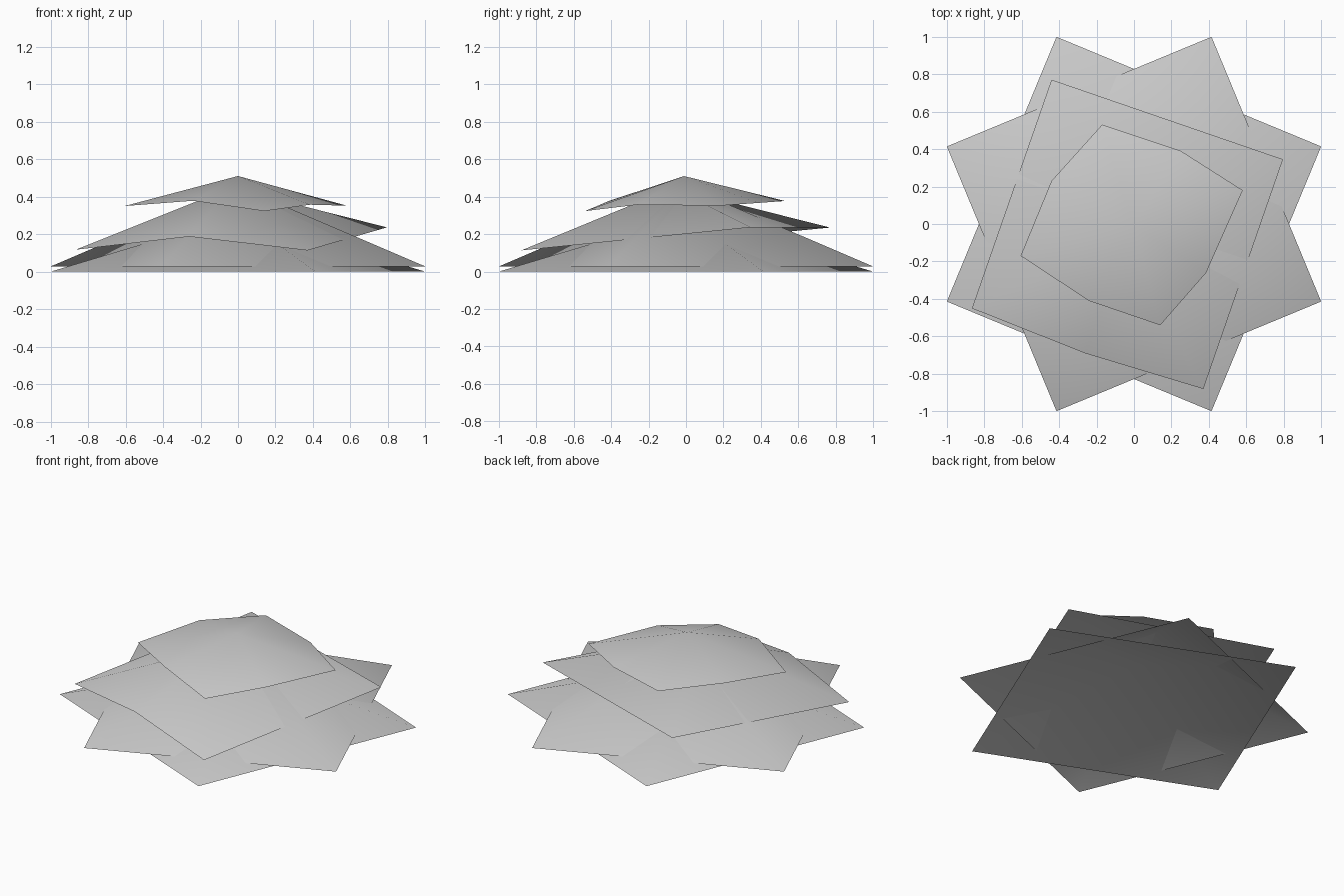
import bpy
import bmesh
from math import cos, sin, radians

cube = bpy.data.objects.get("Cube")
if cube:
    bpy.data.objects.remove(cube, do_unlink=True)

# one plain grey for every sheet
grey = bpy.data.materials.new("plain_grey")
grey.use_nodes = True
COLOUR = (0.6, 0.6, 0.6, 1)
grey.diffuse_color = COLOUR
shader = grey.node_tree.nodes["Principled BSDF"]
shader.inputs["Base Color"].default_value = COLOUR
shader.inputs["Roughness"].default_value = 0.8


def canopy(name, rim, apex):
    """Thin smooth-shaded tent: a fan from the apex to a counter-clockwise rim."""
    bm = bmesh.new()
    top = bm.verts.new(apex)
    ring = [bm.verts.new(p) for p in rim]
    for i, v in enumerate(ring):
        face = bm.faces.new((top, v, ring[(i + 1) % len(ring)]))
        face.smooth = True
    mesh = bpy.data.meshes.new(name)
    bm.to_mesh(mesh)
    bm.free()
    mesh.materials.append(grey)
    obj = bpy.data.objects.new(name, mesh)
    bpy.context.collection.objects.link(obj)
    return obj


def square_rim(radius, start, z):
    angles = [radians(start + 90 * i) for i in range(4)]
    return [(radius * cos(a), radius * sin(a), z) for a in angles]


# two crossed square sheets form the eight-pointed base, the lower one flatter
RADIUS = 1.081
canopy("lower_base_sheet", square_rim(RADIUS, 22.5, 0), (0, 0, 0.3))
canopy("upper_base_sheet", square_rim(RADIUS, -22.5, 0.028), (0, 0, 0.455))

# tilted middle sheet, with a lifted fold on its front edge
canopy("middle_sheet", [
    (0.795, 0.345, 0.236), (-0.44, 0.77, 0.235), (-0.865, -0.45, 0.117),
    (-0.26, -0.69, 0.187), (0.37, -0.88, 0.113),
], (-0.04, -0.07, 0.447))

# small top sheet, folded at the middle of every edge
canopy("top_sheet", [
    (0.58, 0.18, 0.352), (0.25, 0.39, 0.367), (-0.17, 0.53, 0.377),
    (-0.44, 0.23, 0.387), (-0.605, -0.17, 0.35), (-0.24, -0.41, 0.378),
    (0.14, -0.54, 0.323), (0.385, -0.26, 0.357),
], (0, -0.01, 0.51))
